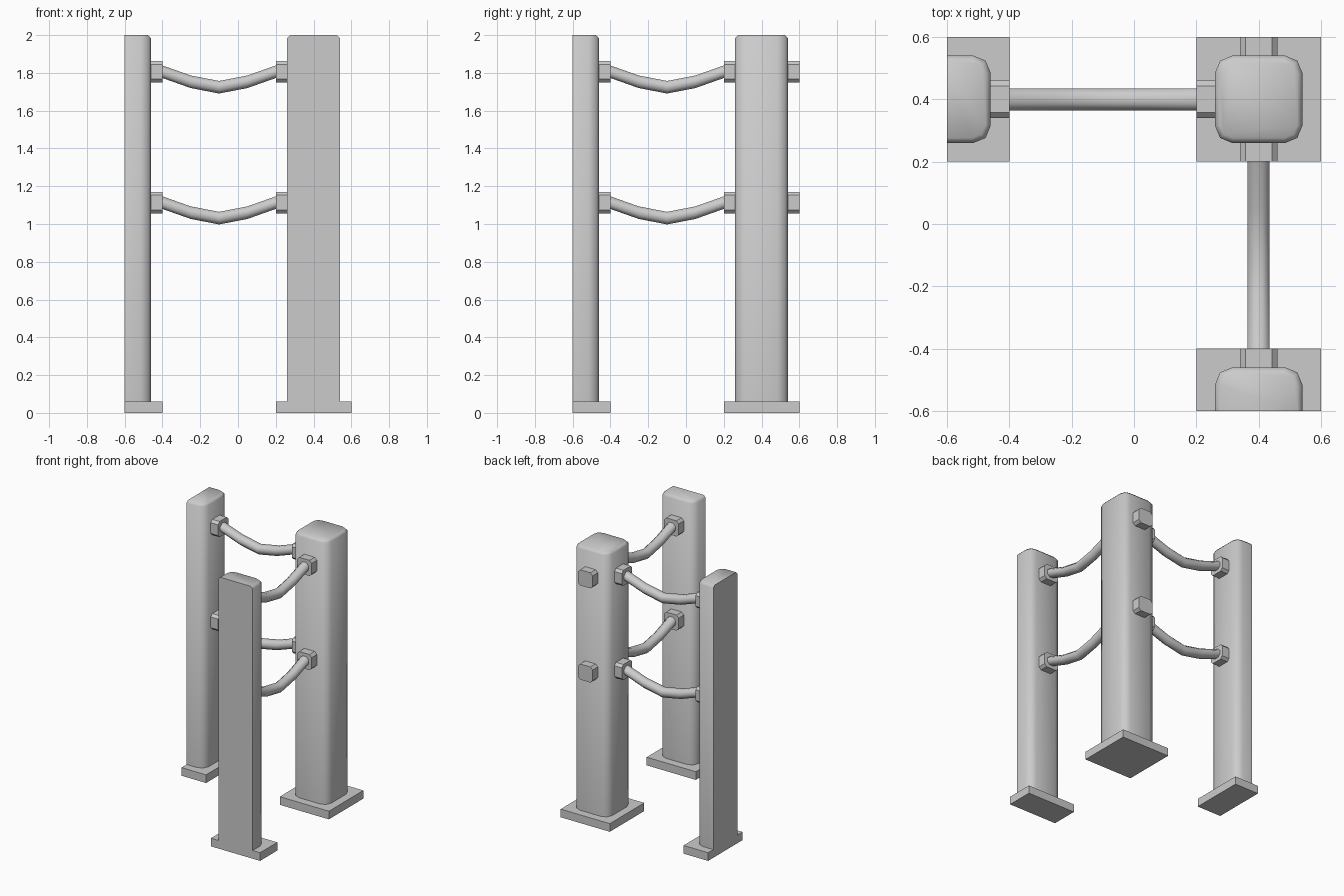
import bpy, bmesh, math
from mathutils import Vector

if "Cube" in bpy.data.objects:
    bpy.data.objects.remove(bpy.data.objects["Cube"])

HEIGHTS = (1.806, 1.113)      # bracket centres
PC = 0.4                      # post line offset


def finish(name, bm, angle=None):
    bmesh.ops.recalc_face_normals(bm, faces=bm.faces[:])
    me = bpy.data.meshes.new(name)
    bm.to_mesh(me)
    bm.free()
    ob = bpy.data.objects.new(name, me)
    bpy.context.collection.objects.link(ob)
    if angle:
        me.polygons.foreach_set("use_smooth", [True] * len(me.polygons))
        me.set_sharp_from_angle(angle=math.radians(angle))
    return ob


def box(center, size):
    bm = bmesh.new()
    bmesh.ops.create_cube(bm, size=1)
    for v in bm.verts:
        v.co = Vector(center) + Vector(a * b for a, b in zip(v.co, size))
    return bm


def edges_along(bm, axis):
    return [e for e in bm.edges
            if abs((e.verts[0].co - e.verts[1].co).normalized()[axis]) > 0.99]


def bevel(bm, edges, offset, segments):
    bmesh.ops.bevel(bm, geom=edges, offset=offset, segments=segments,
                    profile=0.5, affect='EDGES')


def cut(bm, axis):
    # keep only the part inside the -0.6 boundary and close the cut
    co, no = Vector(), Vector()
    co[axis], no[axis] = -0.6, 1
    bmesh.ops.bisect_plane(bm, geom=bm.verts[:] + bm.edges[:] + bm.faces[:],
                           plane_co=co, plane_no=no, clear_inner=True)
    bmesh.ops.holes_fill(bm, edges=[e for e in bm.edges if e.is_boundary], sides=0)


def post(name, x, y, cut_axis=None):
    # rounded shaft with a chamfered top
    shaft = box((x, y, 1.03), (0.28, 0.28, 1.94))
    bevel(shaft, edges_along(shaft, 2), 0.055, 2)
    bevel(shaft, [e for e in shaft.edges if all(v.co.z > 1.99 for v in e.verts)], 0.016, 1)
    # square foot plate
    foot = box((x, y, 0.03), (0.4, 0.4, 0.06))
    if cut_axis is not None:
        cut(shaft, cut_axis)
        cut(foot, cut_axis)
    finish(name + "_shaft", shaft, 60)
    finish(name + "_foot", foot)


def place(axis, along, z):
    p = Vector((PC, PC, z))
    p[axis] = along
    return p


def bracket(name, axis, along, z):
    # short block with chamfered long edges
    size = [0.12, 0.12, 0.115]
    size[axis] = 0.06
    bm = box(place(axis, along, z), size)
    bevel(bm, edges_along(bm, axis), 0.018, 1)
    finish(name, bm)


def rope(name, axis, z):
    # sagging tube between two brackets
    bm = bmesh.new()
    rings = []
    for t, sag in ((-0.4, 0), (-0.25, 0.053), (-0.1, 0.082), (0.05, 0.053), (0.2, 0)):
        ring = []
        for i in range(8):
            a = math.tau * (i + 0.5) / 8
            p = place(axis, t, z - sag + 0.036 * math.sin(a))
            p[1 - axis] += 0.038 * math.cos(a)
            ring.append(bm.verts.new(p))
        rings.append(ring)
    for r, s in zip(rings, rings[1:]):
        for i in range(8):
            j = (i + 1) % 8
            bm.faces.new((r[i], r[j], s[j], s[i]))
    bm.faces.new(rings[0])
    bm.faces.new(rings[-1])
    finish(name, bm, 60)


# Corner post and the two half posts at the tile edges
post("corner_post", PC, PC)
post("left_half_post", -0.6, PC, 0)
post("front_half_post", PC, -0.6, 1)

# Ropes and their brackets, along x and along y
for level, z in zip(("upper", "lower"), HEIGHTS):
    for axis, side in enumerate(("left", "front")):
        rope(f"{side}_{level}_rope", axis, z)
        bracket(f"{side}_{level}_outer_bracket", axis, -0.43, z)
        bracket(f"{side}_{level}_inner_bracket", axis, 0.23, z)
    bracket(f"back_{level}_bracket", 1, 0.57, z)
